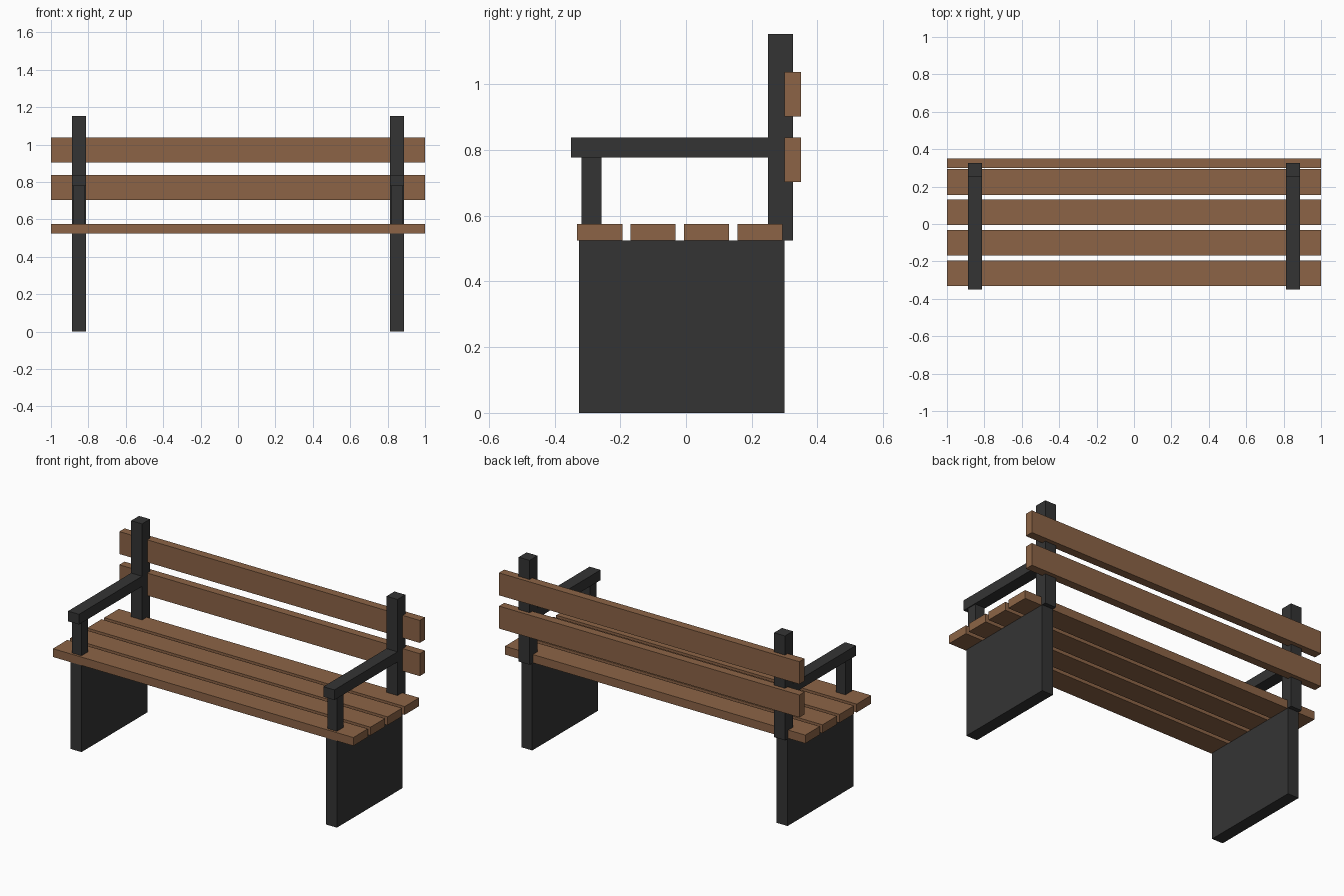
import bpy
import bmesh

if "Cube" in bpy.data.objects:
    bpy.data.objects.remove(bpy.data.objects["Cube"])


def material(name, rgb):
    m = bpy.data.materials.new(name)
    m.diffuse_color = (*rgb, 1.0)
    m.use_nodes = True
    m.node_tree.nodes["Principled BSDF"].inputs["Base Color"].default_value = m.diffuse_color
    return m


WOOD = material("brown wood", (0.262, 0.127, 0.061))
IRON = material("dark iron", (0.034, 0.034, 0.034))


def box(name, x, y, z, mat):
    """Box spanning the given (min, max) ranges."""
    bm = bmesh.new()
    bmesh.ops.create_cube(bm, size=1.0)
    for v in bm.verts:
        for i, (lo, hi) in enumerate((x, y, z)):
            v.co[i] = lo if v.co[i] < 0 else hi
    mesh = bpy.data.meshes.new(name)
    bm.to_mesh(mesh)
    bm.free()
    mesh.materials.append(mat)
    obj = bpy.data.objects.new(name, mesh)
    bpy.context.collection.objects.link(obj)
    return obj


# Seat slats, front to back
for i in range(4):
    y = -0.332 + i * 0.1627
    box(f"seat_slat_{i + 1}", (-1, 1), (y, y + 0.138), (0.525, 0.575), WOOD)

# Backrest slats
for i, z in enumerate((0.703, 0.903)):
    box(f"back_slat_{i + 1}", (-1, 1), (0.30, 0.35), (z, z + 0.135), WOOD)

# End frames: leg panel, back post, armrest and its front support
for side, cx in (("left", -0.85), ("right", 0.85)):
    x = (cx - 0.0365, cx + 0.0365)
    box(f"{side}_leg_panel", x, (-0.326, 0.30), (0, 0.525), IRON)
    box(f"{side}_back_post", x, (0.25, 0.325), (0.525, 1.153), IRON)
    box(f"{side}_armrest", x, (-0.35, 0.25), (0.777, 0.838), IRON)
    xs = (cx - 0.031, cx + 0.031)
    box(f"{side}_armrest_support", xs, (-0.318, -0.257), (0.55, 0.777), IRON)
